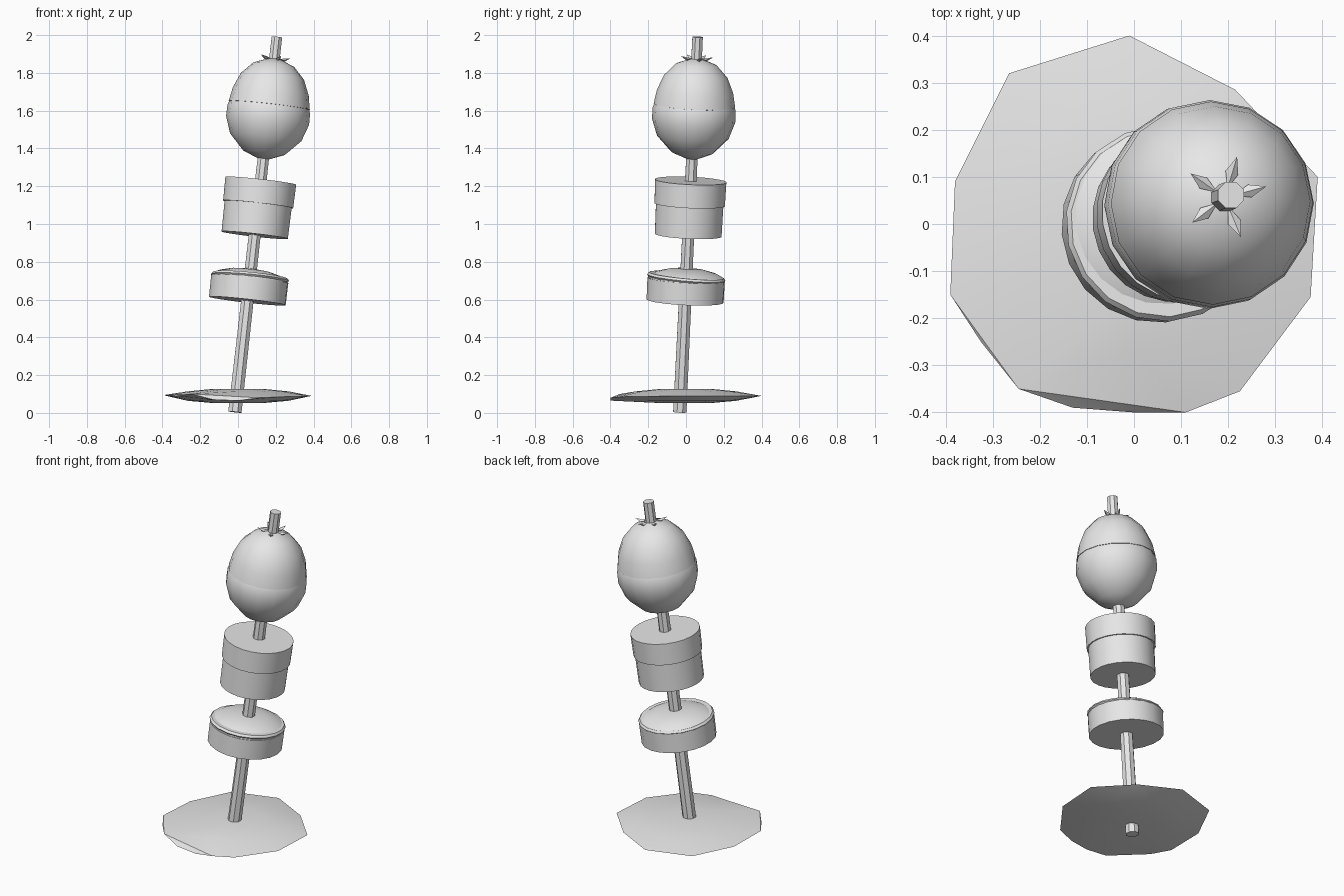
import bpy, bmesh, math
from mathutils import Vector, Matrix

cube = bpy.data.objects.get("Cube")
if cube:
    bpy.data.objects.remove(cube, do_unlink=True)

grey = bpy.data.materials.new("light_grey")
grey.use_nodes = True
grey.diffuse_color = (0.8, 0.8, 0.8, 1)
grey.node_tree.nodes["Principled BSDF"].inputs["Base Color"].default_value = (0.8, 0.8, 0.8, 1)

# Everything is threaded on one leaning skewer axis
AXIS = Vector((0.224, 0.095, 2.0)).normalized()
LEAN = Matrix.Translation((-0.017, -0.033, 0)) @ AXIS.to_track_quat('Z', 'Y').to_matrix().to_4x4()


def finish(name, bm, matrix=LEAN, angle=35):
    bmesh.ops.recalc_face_normals(bm, faces=bm.faces)
    mesh = bpy.data.meshes.new(name)
    bm.to_mesh(mesh)
    bm.free()
    mesh.transform(matrix)
    mesh.materials.append(grey)
    obj = bpy.data.objects.new(name, mesh)
    bpy.context.collection.objects.link(obj)
    bpy.ops.object.select_all(action='DESELECT')
    obj.select_set(True)
    bpy.context.view_layer.objects.active = obj
    bpy.ops.object.shade_smooth_by_angle(angle=math.radians(angle))
    return obj


def lathe(name, profile, sides, matrix=LEAN):
    """Capped solid of revolution from (radius, height) pairs."""
    bm = bmesh.new()
    rings = []
    for r, z in profile:
        rings.append([bm.verts.new((r * math.cos(a), r * math.sin(a), z))
                      for a in (math.tau * i / sides for i in range(sides))])
    for low, high in zip(rings, rings[1:]):
        for i in range(sides):
            j = (i + 1) % sides
            bm.faces.new((low[i], low[j], high[j], high[i]))
    bm.faces.new(rings[0])
    bm.faces.new(rings[-1])
    return finish(name, bm, matrix)


# Skewer stick
lathe("skewer_stick", [(0.038, 0.0045), (0.03, 2.005)], 8)

# Chipped, lens-shaped plate
rim = [(-0.01, 0.40, 0.09), (-0.265, 0.32, 0.09), (-0.38, 0.09, 0.09),
       (-0.39, -0.15, 0.095), (-0.325, -0.25, 0.09), (-0.245, -0.35, 0.1),
       (-0.13, -0.39, 0.07), (0, -0.4, 0.065), (0.11, -0.4, 0.08),
       (0.225, -0.355, 0.085), (0.375, -0.155, 0.088), (0.39, 0.10, 0.09),
       (0.215, 0.285, 0.09)]
bm = bmesh.new()
for x, y, z in rim:
    bm.verts.new((x, y, z))
for scale, z in ((0.7, 0.114), (0.35, 0.127), (0.7, 0.064), (0.35, 0.052)):
    for i in range(12):
        a = math.tau * i / 12
        bm.verts.new((0.38 * scale * math.cos(a), 0.38 * scale * math.sin(a), z))
hull = bmesh.ops.convex_hull(bm, input=bm.verts)
bmesh.ops.delete(bm, geom=[v for v in bm.verts if not v.link_faces], context='VERTS')
finish("plate", bm, Matrix.Identity(4), 25)

# Lower bite: round base, crooked slice and domed lid
lathe("lower_bite_base", [(0.205, 0.597), (0.206, 0.715)], 20)
crooked = LEAN @ Matrix.Translation((0, 0, 0.722)) @ Matrix.Rotation(math.radians(2.5), 4, 'Y')
lathe("lower_bite_slice", [(0.2, -0.01), (0.209, 0), (0.2, 0.012)], 18, crooked)
lathe("lower_bite_lid", [(0.203, 0.712), (0.2, 0.725), (0.165, 0.745),
                         (0.1, 0.762), (0.035, 0.768)], 20)

# Middle bite: two stacked cylinders
lathe("middle_bite_base", [(0.178, 0.948), (0.18, 1.115)], 24)
lathe("middle_bite_cap", [(0.188, 1.112), (0.19, 1.238)], 24)

# Fruit in two halves
lathe("fruit_bottom", [(0.03, 1.355), (0.11, 1.387), (0.19, 1.47),
                       (0.221, 1.56), (0.22, 1.62), (0.211, 1.645)], 16)
lathe("fruit_top", [(0.2, 1.637), (0.216, 1.64), (0.202, 1.715), (0.168, 1.795),
                    (0.108, 1.858), (0.03, 1.888)], 16)

# Five diamond-shaped leaves round the stem
for k, angle in enumerate((15, 74, 146, 217, 291)):
    bm = bmesh.new()
    section = [(0.055, 0.014, 0), (0.055, 0, 0.009), (0.055, -0.014, 0), (0.055, 0, -0.009)]
    ring = [bm.verts.new(p) for p in section]
    ends = [bm.verts.new((0.02, 0, 0)), bm.verts.new((0.09, 0, 0.014))]
    for end in ends:
        for i in range(4):
            bm.faces.new((ring[i], ring[(i + 1) % 4], end))
    spin = Matrix.Translation((0, 0, 1.888)) @ Matrix.Rotation(math.radians(angle), 4, 'Z')
    # Undo the axis frame's own turn so the leaf angles stay in world terms
    turn = (LEAN.to_3x3() @ Vector((1, 0, 0)))
    unspin = Matrix.Rotation(-math.atan2(turn.y, turn.x), 4, 'Z')
    finish("leaf_%d" % (k + 1), bm, LEAN @ unspin @ spin)
